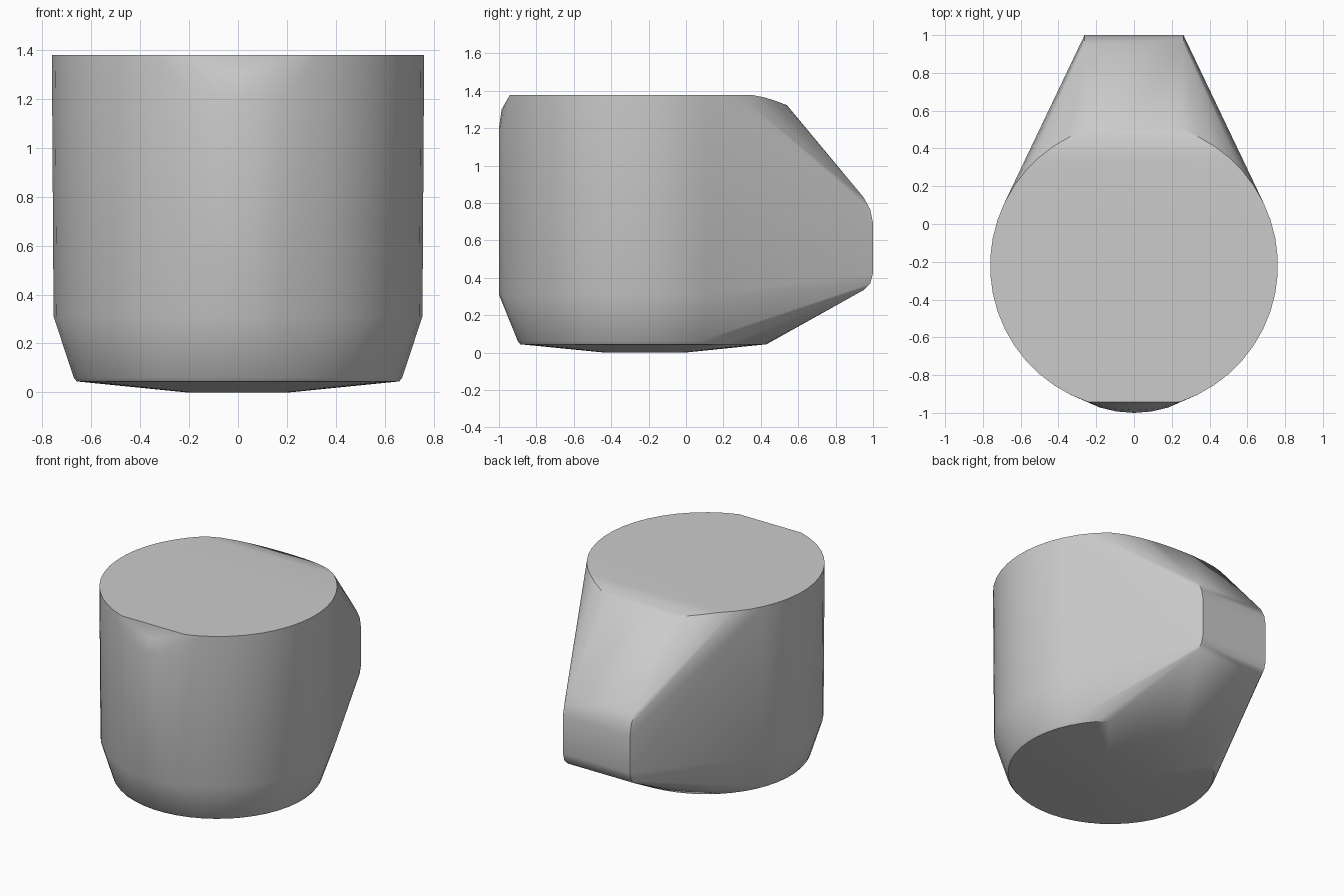
import bpy, bmesh, math

cube = bpy.data.objects.get("Cube")
if cube:
    bpy.data.objects.remove(cube, do_unlink=True)

CENTRE_Y = -0.22
SIDES = 48
bm = bmesh.new()


def ring(radius, z, centre_y=CENTRE_Y, rim=False):
    """Circle of points; the rim is flat in front and droops at the back."""
    for i in range(SIDES):
        a = math.tau * (i + 0.5) / SIDES
        x, y = radius * math.sin(a), centre_y - radius * math.cos(a)
        if rim and abs(x) < 0.18 and y < 0:
            continue
        drop = 0.055 * (max(0, y - 0.35) / 0.19) ** 1.4 if rim else 0
        bm.verts.new((x, y, z - drop))


# Cup wall, lower chamfer and shallow foot
ring(0.762, 1.378, rim=True)
ring(0.755, 0.31)
ring(0.672, 0.06, -0.228)
ring(0.66, 0.045, -0.228)
ring(0.21, 0)

# Raised front panel
for x, y in [(0.18, -0.972), (0.09, -0.993), (0, -1)]:
    for side in (-1, 1) if x else (1,):
        for z in (0.31, 1.2):
            bm.verts.new((side * x, y, z))
        bm.verts.new((side * x, y + 0.014, 1.3))

# Handle end with rounded corners
handle = [(0.95, 0.335), (0.985, 0.37), (1, 0.425),
          (1, 0.69), (0.985, 0.765), (0.95, 0.83)]
for y, z in handle:
    for side in (-1, 1):
        bm.verts.new((side * 0.262, y, z))

# Wrap everything in one closed convex shell
hull = bmesh.ops.convex_hull(bm, input=bm.verts[:])
loose = {v for v in hull["geom_interior"] + hull["geom_unused"]
         if isinstance(v, bmesh.types.BMVert)}
bmesh.ops.delete(bm, geom=list(loose), context="VERTS")
bmesh.ops.dissolve_limit(bm, angle_limit=math.radians(0.5),
                         verts=bm.verts[:], edges=bm.edges[:])
bmesh.ops.recalc_face_normals(bm, faces=bm.faces[:])

mesh = bpy.data.meshes.new("mug_shell")
bm.to_mesh(mesh)
bm.free()
shell = bpy.data.objects.new("mug_shell", mesh)
bpy.context.collection.objects.link(shell)

# Plain grey material
grey = bpy.data.materials.new("plain_grey")
grey.use_nodes = True
colour = (0.6, 0.6, 0.6, 1)
grey.diffuse_color = colour
grey.node_tree.nodes["Principled BSDF"].inputs["Base Color"].default_value = colour
mesh.materials.append(grey)

bpy.ops.object.select_all(action="DESELECT")
shell.select_set(True)
bpy.context.view_layer.objects.active = shell
bpy.ops.object.shade_smooth_by_angle(angle=math.radians(30))
